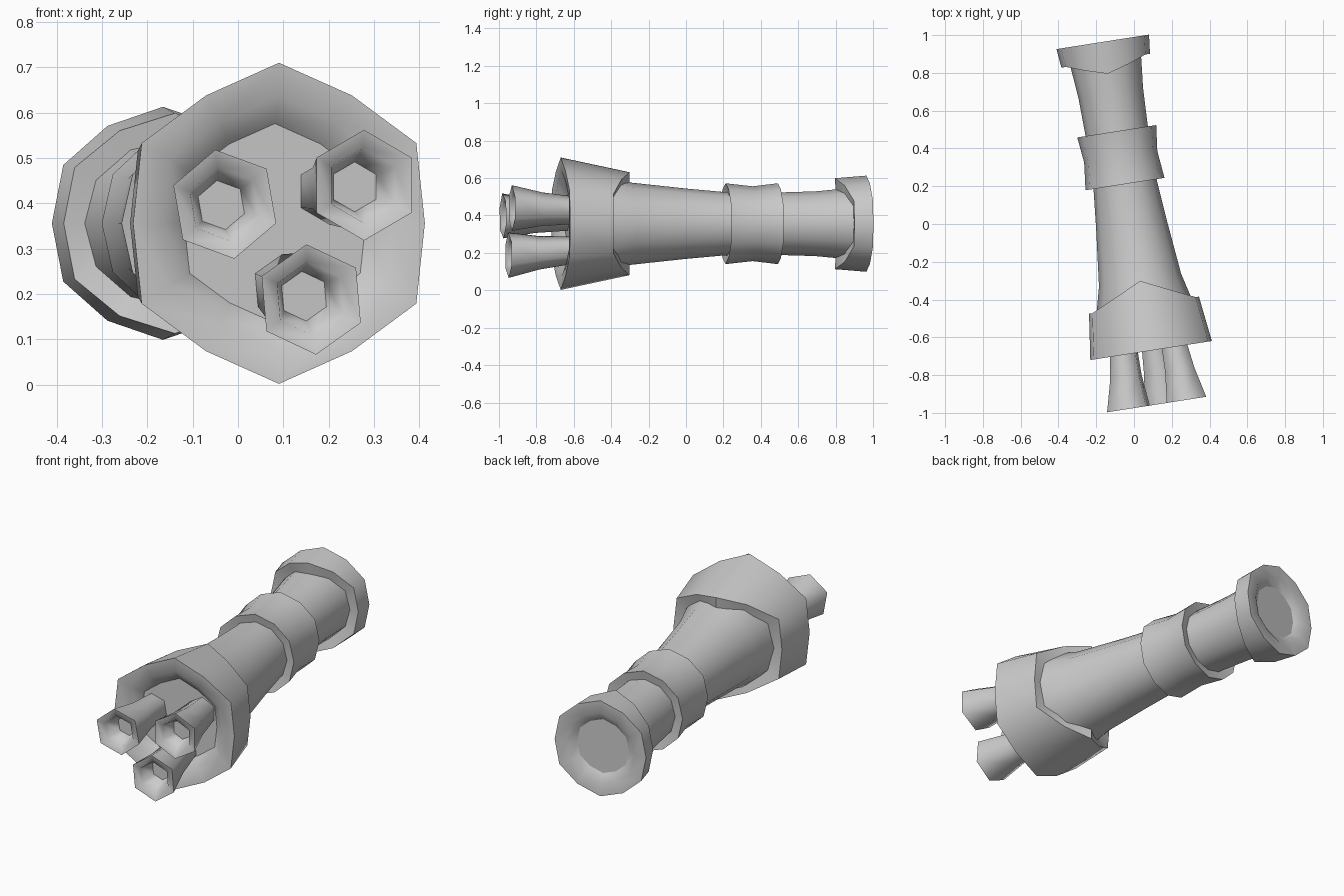
import bpy, bmesh
from math import sin, cos, pi, radians, degrees, asin
from mathutils import Matrix

if "Cube" in bpy.data.objects:
    bpy.data.objects.remove(bpy.data.objects["Cube"])

gray = bpy.data.materials.new("plain_gray")
gray.use_nodes = True
gray.diffuse_color = (0.6, 0.6, 0.6, 1)
gray.node_tree.nodes["Principled BSDF"].inputs["Base Color"].default_value = (0.6, 0.6, 0.6, 1)

# The whole model lies along one axis that is turned slightly about z
PLACE = Matrix.Translation((-0.0145, 0, 0.356)) @ Matrix.Rotation(radians(8.9), 4, "Z")


def lathe(name, rings, sides=12, odd=1.0, turn=90, center=None, smooth=50):
    """Closed tube along local y. Ring: (y, radius, y shift at top/bottom, radius shift there)."""
    bm = bmesh.new()
    loops = []
    for ring in rings:
        y, r, dy, dr = (tuple(ring) + (0, 0))[:4]
        cx, cz = center(y) if center else (0, 0)
        loop = []
        for i in range(sides):
            a = radians(turn) + 2 * pi * i / sides
            # 0 on the flanks, rising to 1 at the very top and bottom
            f = max(0, (degrees(asin(min(1, abs(sin(a))))) - 30) / 60)
            rr = (r + dr * f) * (odd if i % 2 else 1)
            loop.append(bm.verts.new((cx + rr * cos(a), y + dy * f, cz + rr * sin(a))))
        loops.append(loop)
    for a, b in zip(loops, loops[1:]):
        for i in range(sides):
            j = (i + 1) % sides
            bm.faces.new((a[i], a[j], b[j], b[i]))
    for loop in (loops[0], loops[-1]):
        cap = bm.faces.new(loop)
        for e in cap.edges:
            e.smooth = False
    bmesh.ops.recalc_face_normals(bm, faces=bm.faces[:])
    bm.transform(PLACE)
    mesh = bpy.data.meshes.new(name)
    bm.to_mesh(mesh)
    bm.free()
    mesh.materials.append(gray)
    obj = bpy.data.objects.new(name, mesh)
    bpy.context.collection.objects.link(obj)
    bpy.ops.object.select_all(action="DESELECT")
    obj.select_set(True)
    bpy.context.view_layer.objects.active = obj
    bpy.ops.object.shade_smooth_by_angle(angle=radians(smooth))
    return obj


# Long waisted body
lathe("body", [(-0.6, 0.26), (-0.42, 0.25), (-0.3, 0.22), (0, 0.188),
               (0.2, 0.17), (0.5, 0.167), (0.7, 0.173), (0.88, 0.19)])

# Wide front hood with swept back edge and recessed floor
lathe("front_hood", [(-0.435, 0.24, 0.13, -0.04), (-0.435, 0.32, 0.13, -0.045),
                     (-0.678, 0.354), (-0.672, 0.28), (-0.62, 0.22)], odd=0.92)

# Middle collar with a pinched waist
lathe("middle_collar", [(0.225, 0.165), (0.214, 0.216), (0.36, 0.2),
                        (0.497, 0.216), (0.487, 0.165)], odd=0.98)

# Rear rim, a smaller version of the hood
lathe("rear_rim", [(0.88, 0.185, -0.07, -0.005), (0.875, 0.246, -0.07, -0.003),
                   (0.976, 0.257), (0.974, 0.19), (0.945, 0.145)], odd=0.965)

# Three flared six-sided barrels that spread slightly towards their mouths
barrels = {"right_barrel": (-0.166, 0.042, 100),
           "left_barrel": (0.145, 0.084, 90),
           "lower_barrel": (0.027, -0.168, 95)}
for name, (cx, cz, turn) in barrels.items():
    def spread(y, cx=cx, cz=cz):
        k = 1 - 0.45 * (y + 0.965)
        return cx * k, cz * k
    lathe(name, [(-0.6, 0.072), (-0.8, 0.09), (-0.965, 0.122),
                 (-0.955, 0.082), (-0.87, 0.055)],
          sides=6, turn=turn, center=spread, smooth=66)
